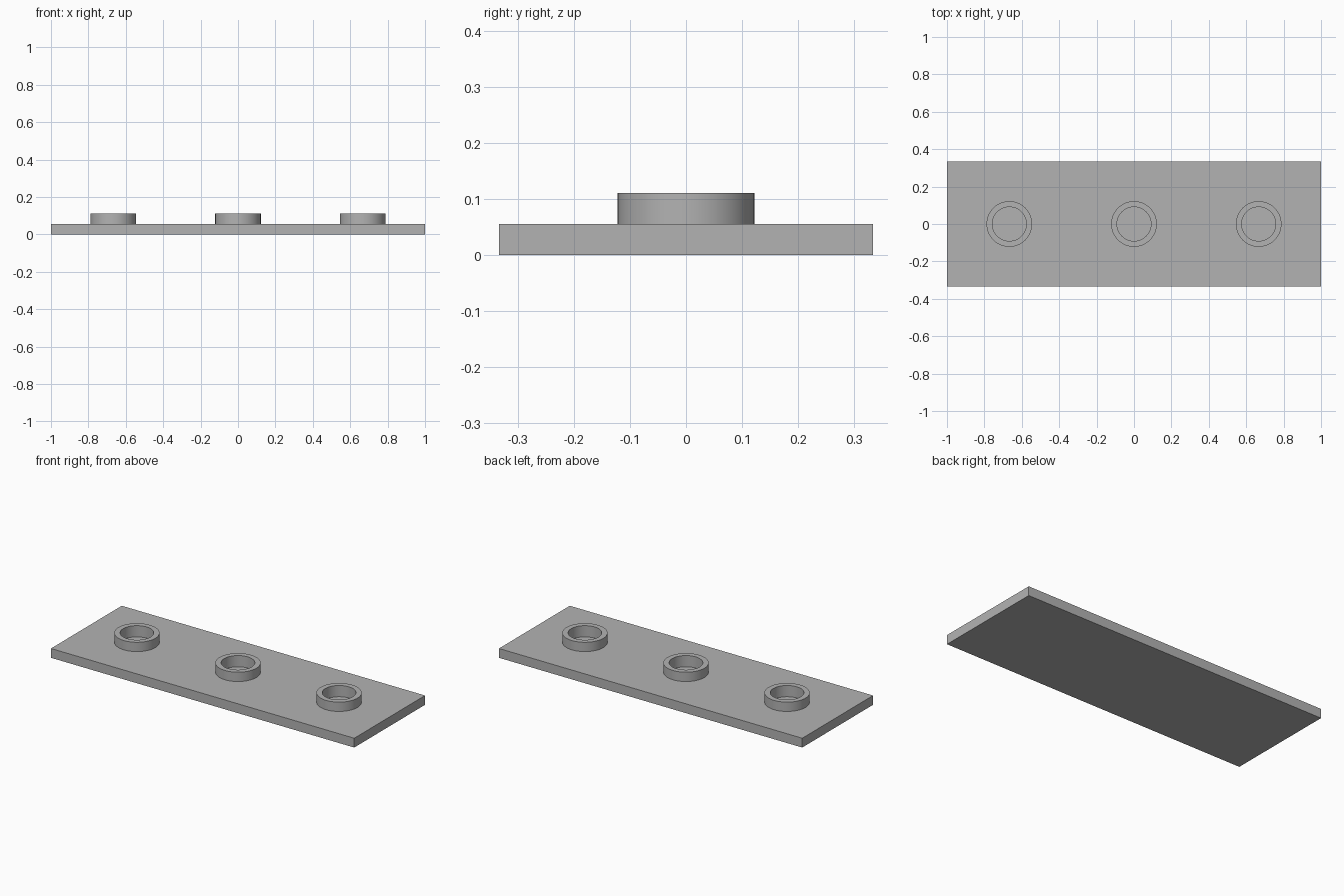
import bpy

if "Cube" in bpy.data.objects:
    bpy.data.objects.remove(bpy.data.objects["Cube"])

PLATE_TOP, RING_TOP, FLOOR = 0.0556, 0.1111, 0.044
OUTER_R, INNER_R = 0.122, 0.091

grey = bpy.data.materials.new("plain grey")
grey.diffuse_color = (0.45, 0.45, 0.45, 1)
grey.use_nodes = True
grey.node_tree.nodes["Principled BSDF"].inputs["Base Color"].default_value = grey.diffuse_color


def cylinder(name, x, radius, z0, z1):
    bpy.ops.mesh.primitive_cylinder_add(vertices=64, radius=radius, depth=z1 - z0,
                                        location=(x, 0, (z0 + z1) / 2))
    ob = bpy.context.object
    ob.name = name
    ob.data.materials.append(grey)
    return ob


def cut(target, cutter):
    mod = target.modifiers.new("bore", 'BOOLEAN')
    mod.operation = 'DIFFERENCE'
    mod.solver = 'EXACT'
    mod.object = cutter
    bpy.context.view_layer.objects.active = target
    bpy.ops.object.modifier_apply(modifier=mod.name)


# Flat base plate
bpy.ops.mesh.primitive_cube_add(size=1, location=(0, 0, PLATE_TOP / 2))
plate = bpy.context.object
plate.name = "base_plate"
plate.scale = (2, 2 / 3, PLATE_TOP)
bpy.ops.object.transform_apply(location=False, rotation=False, scale=True)
plate.data.materials.append(grey)

# Three raised rings, each bored slightly into the plate
for label, x in (("left", -2 / 3), ("centre", 0), ("right", 2 / 3)):
    ring = cylinder(label + "_ring", x, OUTER_R, PLATE_TOP, RING_TOP)
    bore = cylinder(label + "_bore", x, INNER_R, FLOOR, RING_TOP + 0.1)
    cut(ring, bore)
    cut(plate, bore)
    bpy.data.objects.remove(bore, do_unlink=True)
    bpy.ops.object.select_all(action='DESELECT')
    ring.select_set(True)
    bpy.context.view_layer.objects.active = ring
    bpy.ops.object.shade_smooth_by_angle()
